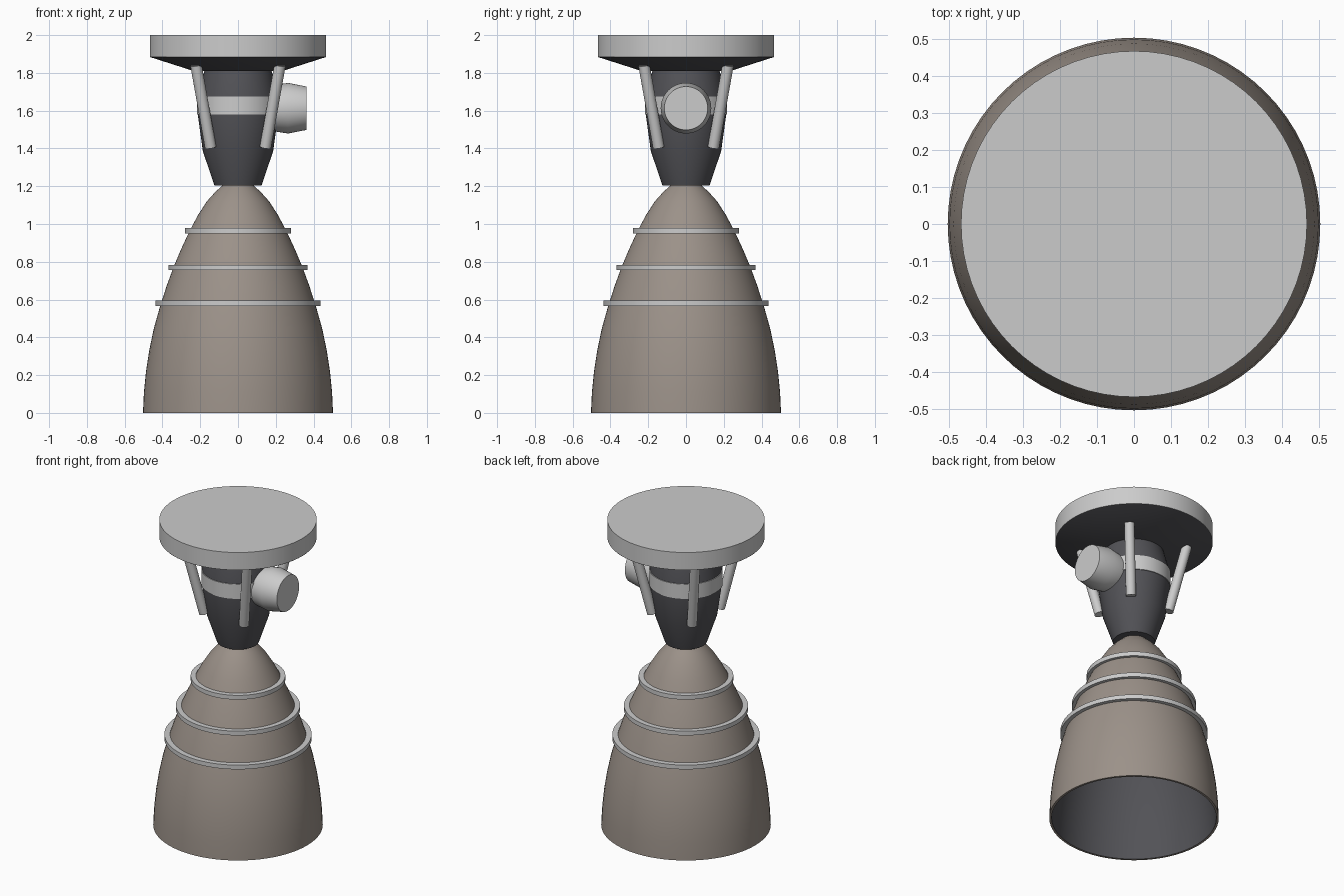
import bpy, bmesh, math
from mathutils import Vector, Matrix

if "Cube" in bpy.data.objects:
    bpy.data.objects.remove(bpy.data.objects["Cube"])


def material(name, rgb):
    m = bpy.data.materials.new(name)
    m.diffuse_color = (*rgb, 1)
    m.use_nodes = True
    m.node_tree.nodes["Principled BSDF"].inputs["Base Color"].default_value = m.diffuse_color
    return m


dark = material("dark_metal", (0.085, 0.085, 0.095))
brown = material("nozzle_metal", (0.33, 0.285, 0.25))


def lathe(name, profile, mat=None, closed=False, segments=72, matrix=None):
    """Revolve (radius, height) points around z."""
    bm = bmesh.new()
    vs = [bm.verts.new((r, 0, z)) for r, z in profile]
    edges = [bm.edges.new(p) for p in zip(vs, vs[1:])]
    if closed:
        edges.append(bm.edges.new((vs[-1], vs[0])))
    bmesh.ops.spin(bm, geom=vs + edges, cent=(0, 0, 0), axis=(0, 0, 1),
                   angle=2 * math.pi, steps=segments, use_merge=True)
    bmesh.ops.remove_doubles(bm, verts=bm.verts, dist=1e-5)
    bmesh.ops.recalc_face_normals(bm, faces=bm.faces)
    if matrix:
        bm.transform(matrix)
    me = bpy.data.meshes.new(name)
    bm.to_mesh(me)
    bm.free()
    ob = bpy.data.objects.new(name, me)
    bpy.context.collection.objects.link(ob)
    if mat:
        me.materials.append(mat)
    bpy.ops.object.select_all(action='DESELECT')
    ob.select_set(True)
    bpy.context.view_layer.objects.active = ob
    bpy.ops.object.shade_smooth_by_angle(angle=math.radians(30))
    return ob


# Bell nozzle: thin wall with a dark inner face
outer = [(0.503, 0), (0.498, 0.11), (0.487, 0.22), (0.47, 0.33), (0.445, 0.45),
         (0.408, 0.58), (0.375, 0.68), (0.342, 0.77), (0.302, 0.865),
         (0.258, 0.96), (0.213, 1.045), (0.165, 1.12), (0.12, 1.17), (0.075, 1.21)]
inner = [(r - 0.014, z) for r, z in reversed(outer)]
nozzle = lathe("bell_nozzle", outer + inner, brown, closed=True)
nozzle.data.materials.append(dark)
for p in nozzle.data.polygons:
    if p.normal.x * p.center.x + p.normal.y * p.center.y < -0.001:
        p.material_index = 1

# Stiffening hoops around the nozzle
for i, (z, r, wall) in enumerate([(0.58, 0.437, 0.408), (0.77, 0.368, 0.342),
                                  (0.964, 0.281, 0.256)]):
    lathe(f"nozzle_hoop_{i + 1}", [(wall - 0.006, z - 0.014), (r, z - 0.014),
                                   (r, z + 0.014), (wall - 0.006, z + 0.014)], closed=True)

# Combustion chamber and its light band
lathe("combustion_chamber", [(0, 1.205), (0.125, 1.205), (0.186, 1.385), (0.213, 1.58),
                             (0.213, 1.676), (0.175, 1.82), (0, 1.82)], dark)
lathe("chamber_band", [(0.2, 1.58), (0.218, 1.58), (0.218, 1.676), (0.2, 1.676)], closed=True)

# Mounting plate with tapered dark underside
lathe("mounting_plate", [(0, 1.885), (0.467, 1.885), (0.467, 2.0), (0, 2.0)])
lathe("plate_underside", [(0, 1.81), (0.235, 1.81), (0.466, 1.884), (0, 1.884)], dark)

# Side pump housing pointing along +x
lathe("pump_housing", [(0, 0.1), (0.112, 0.1), (0.122, 0.19), (0.134, 0.265),
                       (0.115, 0.362), (0, 0.362)],
      segments=48,
      matrix=Matrix.Translation((0, 0, 1.613)) @ Matrix.Rotation(math.pi / 2, 4, 'Y'))

# Four diagonal struts
for i, (sx, sy) in enumerate([(1, 1), (-1, 1), (-1, -1), (1, -1)]):
    a = Vector((sx * 0.145, sy * 0.145, 1.405))
    d = Vector((sx * 0.222, sy * 0.222, 1.84)) - a
    lathe(f"strut_{i + 1}", [(0, 0), (0.03, 0), (0.03, d.length), (0, d.length)], segments=24,
          matrix=Matrix.Translation(a) @ d.to_track_quat('Z', 'Y').to_matrix().to_4x4())
